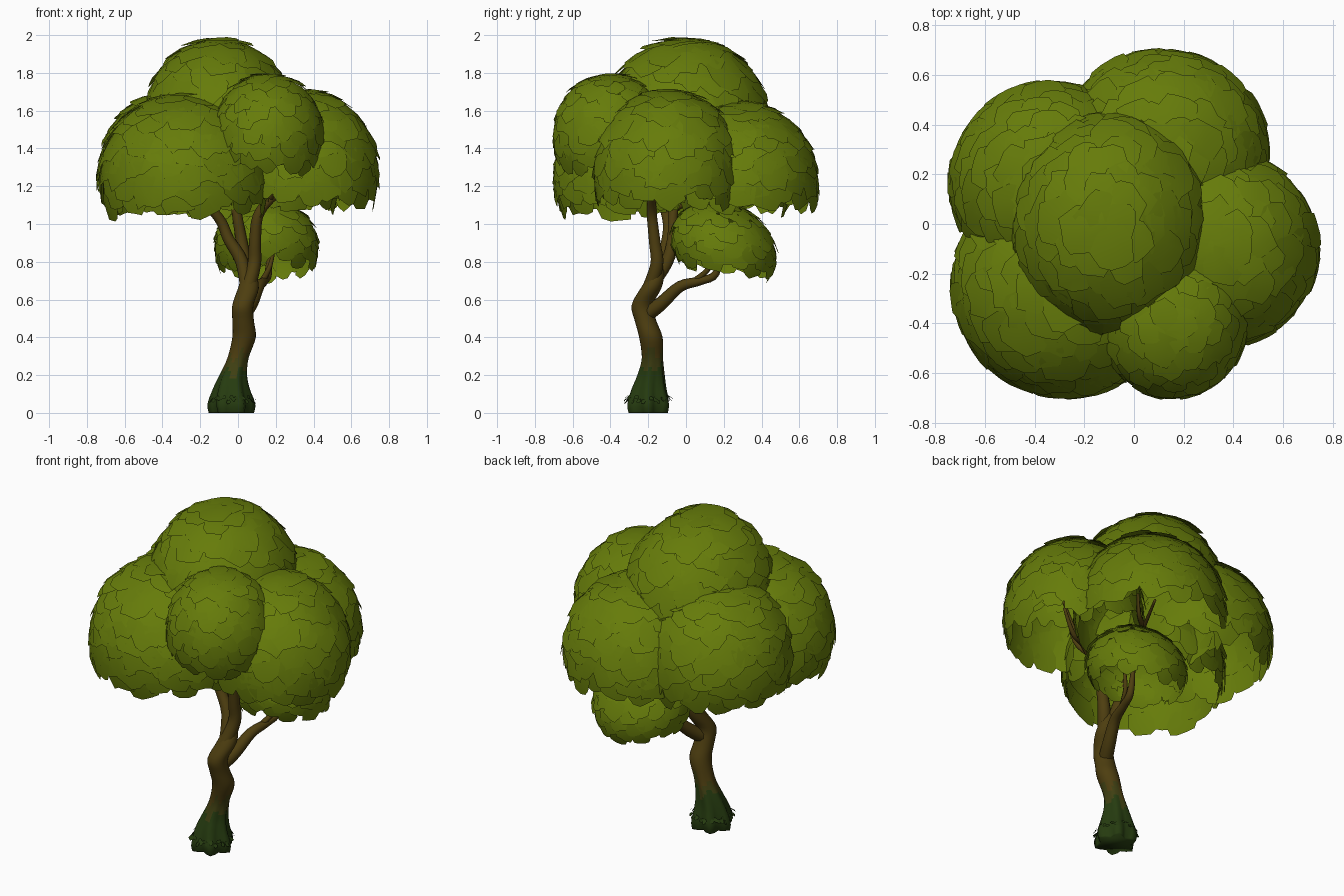
import bpy, bmesh, math, random
from mathutils import Vector

random.seed(4)
if "Cube" in bpy.data.objects:
    bpy.data.objects.remove(bpy.data.objects["Cube"])


def material(name, r, g, b):
    m = bpy.data.materials.new(name)
    m.use_nodes = True
    m.diffuse_color = (r, g, b, 1)
    m.node_tree.nodes["Principled BSDF"].inputs["Base Color"].default_value = (r, g, b, 1)
    return m


LEAF = material("leaf green", 0.132, 0.2, 0.003)
BARK = material("bark brown", 0.075, 0.048, 0.005)
MOSSY = material("mossy bark", 0.05, 0.05, 0.006)
MOSS = material("dark moss", 0.019, 0.044, 0.005)


def finish(bm, name, mats):
    mesh = bpy.data.meshes.new(name)
    bm.to_mesh(mesh)
    bm.free()
    for m in mats:
        mesh.materials.append(m)
    for p in mesh.polygons:
        p.use_smooth = True
    ob = bpy.data.objects.new(name, mesh)
    bpy.context.collection.objects.link(ob)


def leaf(bm, d, radii, centre, half, base, lift):
    """One curved leaf plate lying on an ellipsoid, its ragged tip pointing down."""
    side = Vector((0, 0, 1)).cross(d)
    side = side.normalized() if side.length > 0.05 else Vector((1, 0, 0))
    down = side.cross(d).normalized()
    if down.z > 0:
        down = -down
    twist = random.uniform(-0.4, 0.4)
    side, down = (side * math.cos(twist) + down * math.sin(twist),
                  down * math.cos(twist) - side * math.sin(twist))
    rows = []
    for v, width in ((-1, 0.7), (0, 1), (1, 0.75)):
        row = []
        for u in (-1, -0.4, 0.4, 1):
            drop = v + (random.uniform(-0.2, 0.2) - 0.25 * abs(u) if v == 1 else 0)
            p = (d + side * u * width * half + down * drop * half).normalized()
            p *= base + lift * (v + 1) / 2
            row.append(bm.verts.new(centre + Vector([a * b for a, b in zip(p, radii)])))
        rows.append(row)
    for top, low in zip(rows, rows[1:]):
        for i in range(3):
            bm.faces.new((top[i], low[i], low[i + 1], top[i + 1]))


def leaf_dome(name, centre, radii, cut, count, slope=0):
    """Hollow dome of overlapping leaves, open underneath, sloping down to the back."""
    bm = bmesh.new()
    centre = Vector(centre)
    for i in range(count):
        z = 1 - (i + 0.5) / count * (1 - cut)
        a = i * 2.39996
        r = math.sqrt(1 - z * z)
        d = Vector((r * math.cos(a), r * math.sin(a), z))
        leaf(bm, d, radii, centre, random.uniform(0.18, 0.24),
             random.uniform(0.945, 0.965), random.uniform(0.02, 0.06))
    for v in bm.verts:
        v.co.z -= slope * (v.co.y - centre.y)
    finish(bm, name, [LEAF])


# Foliage
leaf_dome("crown_top", (-0.1, 0, 1.52), (0.41, 0.45, 0.485), -0.2, 150)
leaf_dome("crown_front_right", (-0.28, -0.25, 1.25), (0.46, 0.46, 0.46), -0.32, 170)
leaf_dome("crown_back_right", (-0.33, 0.16, 1.27), (0.42, 0.42, 0.45), -0.32, 160)
leaf_dome("crown_back", (0.12, 0.28, 1.22), (0.43, 0.43, 0.45), -0.2, 160)
leaf_dome("crown_left", (0.35, -0.1, 1.27), (0.4, 0.4, 0.46), -0.25, 150)
leaf_dome("crown_front", (0.16, -0.4, 1.47), (0.3, 0.31, 0.34), -0.5, 130)
leaf_dome("crown_low", (0.15, 0.2, 0.88), (0.285, 0.285, 0.25), -0.45, 110, 0.18)


def spline(points, steps):
    """Smooth path through points of x, y, z, radius."""
    pts = [Vector(p) for p in points]
    pts = [pts[0]] + pts + [pts[-1]]
    out = []
    for a, b, c, d in zip(pts, pts[1:], pts[2:], pts[3:]):
        for s in range(steps):
            t = s / steps
            out.append(0.5 * (2 * b + (c - a) * t + (2 * a - 5 * b + 4 * c - d) * t * t
                              + (3 * b - a - 3 * c + d) * t ** 3))
    return out + [pts[-1]]


def limb(name, points, sides=10, steps=4, roots=False):
    path = spline(points, steps)
    bm = bmesh.new()
    rings = []
    for i, p in enumerate(path):
        ahead, back = path[min(i + 1, len(path) - 1)], path[max(i - 1, 0)]
        way = (ahead - back).to_3d() if not roots else Vector((0, 0, 1))
        q = Vector((0, 0, 1)).rotation_difference(way.normalized())
        ring = []
        for k in range(sides):
            a = math.tau * k / sides
            r = p.w
            if roots:  # root ridges fade out up the trunk
                r *= 1 + 0.2 * max(0, 1 - p.z / 0.35) * math.cos(6 * a + p.z * 5)
            ring.append(bm.verts.new(p.to_3d() + q @ Vector((r * math.cos(a), r * math.sin(a), 0))))
        rings.append(ring)
    for r0, r1 in zip(rings, rings[1:]):
        for k in range(sides):
            n = (k + 1) % sides
            bm.faces.new((r0[k], r0[n], r1[n], r1[k]))
    bm.faces.new(rings[0][::-1])
    bm.faces.new(rings[-1])
    for f in bm.faces:  # moss climbs unevenly up the bark
        c = f.calc_center_median()
        edge = 0.22 + 0.05 * math.sin(70 * c.x) * math.cos(50 * c.y)
        f.material_index = 2 if c.z < edge else 1 if c.z < edge + 0.08 else 0
    finish(bm, name, [BARK, MOSSY, MOSS])


# Trunk and main branches
limb("trunk", [(-0.035, -0.2, 0.0, 0.1), (-0.035, -0.2, 0.05, 0.108), (-0.035, -0.195, 0.13, 0.088),
               (-0.025, -0.185, 0.2, 0.07), (0, -0.178, 0.29, 0.056), (0.032, -0.186, 0.4, 0.062),
               (0.027, -0.215, 0.49, 0.057), (0.026, -0.232, 0.57, 0.056), (0.055, -0.185, 0.66, 0.055),
               (0.06, -0.15, 0.74, 0.035), (0.06, -0.14, 0.78, 0.012)], sides=24, steps=4, roots=True)
limb("branch_right", [(0.045, -0.2, 0.64, 0.03), (0.02, -0.13, 0.8, 0.034), (-0.05, -0.1, 0.92, 0.03),
                      (-0.1, -0.1, 1.03, 0.027), (-0.24, -0.16, 1.2, 0.02), (-0.34, -0.25, 1.45, 0.01)])
limb("branch_middle", [(0.04, -0.2, 0.64, 0.03), (0.035, -0.1, 0.8, 0.034), (0.015, -0.07, 0.93, 0.03),
                       (-0.01, -0.065, 1.08, 0.026), (-0.06, 0, 1.4, 0.02), (-0.1, 0, 1.75, 0.01)])
limb("branch_left", [(0.04, -0.21, 0.62, 0.04), (0.085, -0.155, 0.78, 0.036), (0.09, -0.165, 0.9, 0.032),
                     (0.105, -0.18, 1.04, 0.028), (0.17, -0.18, 1.13, 0.024), (0.24, -0.16, 1.17, 0.019),
                     (0.33, -0.13, 1.18, 0.014), (0.42, -0.1, 1.3, 0.008)])
limb("branch_low", [(0.03, -0.21, 0.52, 0.04), (0.07, -0.13, 0.58, 0.037), (0.11, -0.03, 0.67, 0.03),
                    (0.14, 0.08, 0.7, 0.023), (0.16, 0.16, 0.74, 0.02), (0.17, 0.2, 0.9, 0.01)])

# Twigs reaching into the foliage
twigs = {
    "twig_front": [(0.17, -0.18, 1.13), (0.2, -0.27, 1.24), (0.17, -0.38, 1.5)],
    "twig_left": [(0.23, -0.16, 1.17), (0.27, -0.18, 1.23), (0.36, -0.18, 1.4)],
    "twig_back": [(-0.01, -0.065, 1.08), (0.05, 0.1, 1.15), (0.13, 0.26, 1.16), (0.2, 0.42, 1.2)],
    "twig_back_fork": [(0.1, 0.2, 1.16), (0.19, 0.27, 1.18), (0.24, 0.32, 1.27)],
    "twig_back_right": [(-0.11, -0.1, 1.05), (-0.2, 0.04, 1.14), (-0.3, 0.14, 1.2), (-0.36, 0.2, 1.42)],
    "twig_front_right": [(-0.2, -0.13, 1.15), (-0.3, -0.24, 1.18), (-0.4, -0.34, 1.28)],
    "twig_low": [(0.13, 0.05, 0.7), (0.17, 0.13, 0.78), (0.2, 0.15, 0.92)],
}
for name, path in twigs.items():
    n = len(path) - 1
    limb(name, [(*p, 0.018 - 0.011 * i / n) for i, p in enumerate(path)], sides=7)

# Ragged moss tufts around the roots
bm = bmesh.new()
for i in range(45):
    a = i * 2.39996
    d = Vector((math.cos(a), math.sin(a), random.uniform(-0.1, 0.15))).normalized()
    leaf(bm, d, (0.12, 0.12, 0.12), Vector((-0.035, -0.2, 0.07)), 0.09, 0.92, random.uniform(0, 0.2))
finish(bm, "moss_tufts", [MOSS])
